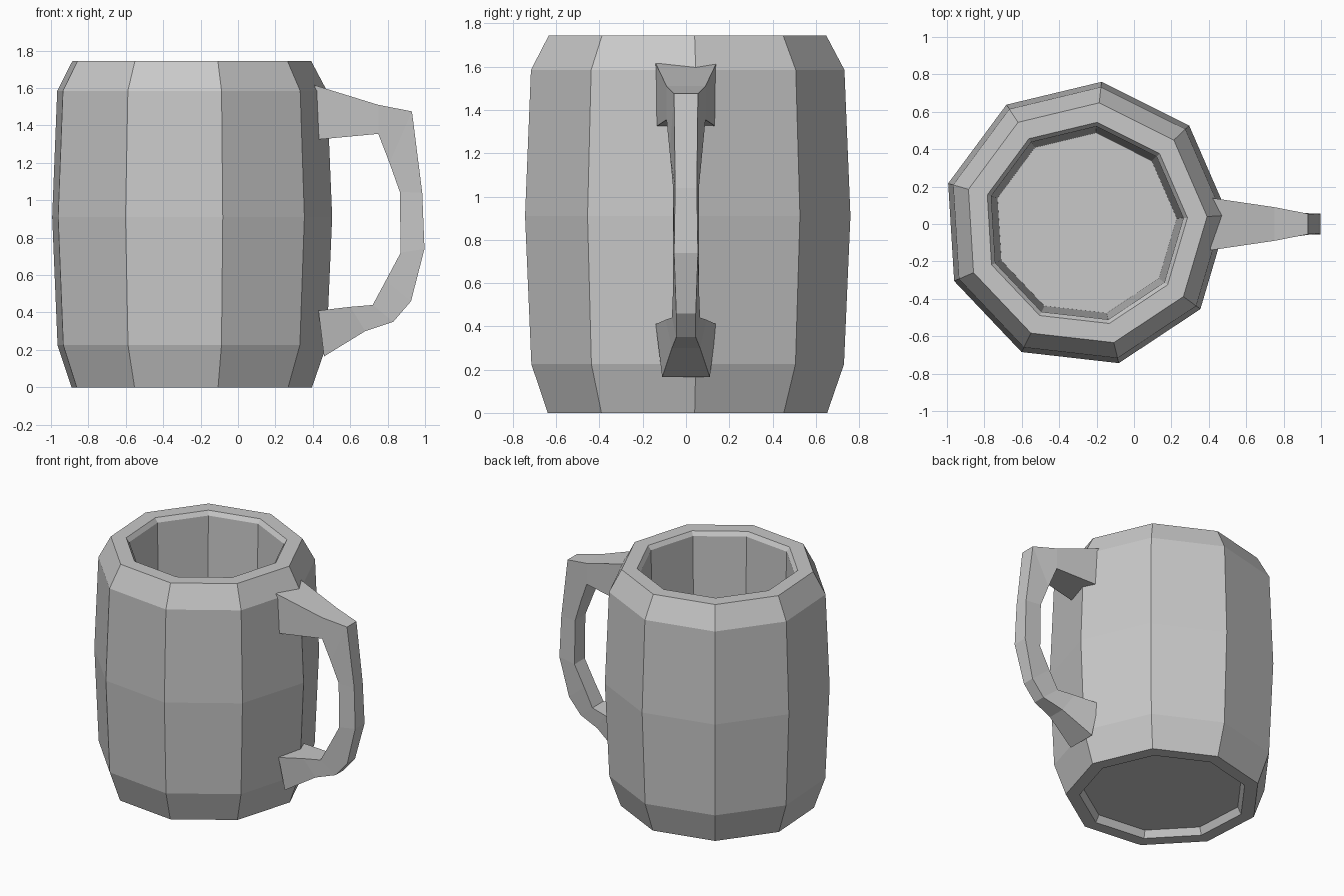
import bpy, bmesh
from math import cos, sin, radians

cube = bpy.data.objects.get("Cube")
if cube:
    bpy.data.objects.remove(cube, do_unlink=True)

SIDES = 9
CENTRE_X = -0.26
TURN = radians(3.5)

grey = bpy.data.materials.new("plain grey")
grey.use_nodes = True
colour = (0.58, 0.58, 0.58, 1)
grey.diffuse_color = colour
grey.node_tree.nodes["Principled BSDF"].inputs["Base Color"].default_value = colour


def loft(name, rings, closing):
    """Bridge successive rings of points with quads and cap both ends."""
    bm = bmesh.new()
    loops = [[bm.verts.new(p) for p in ring] for ring in rings]
    n = len(loops[0])
    for a, b in zip(loops, loops[1:]):
        for i in range(n):
            j = (i + 1) % n
            bm.faces.new((a[i], a[j], b[j], b[i]))
    if closing:
        bm.faces.new(loops[0][::-1])
        bm.faces.new(loops[-1])
    bmesh.ops.recalc_face_normals(bm, faces=bm.faces[:])
    mesh = bpy.data.meshes.new(name)
    bm.to_mesh(mesh)
    bm.free()
    mesh.materials.append(grey)
    obj = bpy.data.objects.new(name, mesh)
    bpy.context.scene.collection.objects.link(obj)
    return obj


def polygon_ring(radius, z):
    angles = [TURN + radians(360 / SIDES * i) for i in range(SIDES)]
    return [(CENTRE_X + radius * cos(a), radius * sin(a), z) for a in angles]


# Barrel body: recessed base, bulging wall, flat rim, hollow inside
profile = [
    (0.54, 0.05), (0.565, 0), (0.657, 0), (0.735, 0.225), (0.765, 0.91),
    (0.737, 1.585), (0.652, 1.745), (0.547, 1.745), (0.525, 1.715), (0.49, 0.12),
]
loft("mug_body", [polygon_ring(r, z) for r, z in profile], True)

# Handle: outer x, z, half width, then inner x, z, half width
sections = [
    (0.41, 1.615, 0.14, 0.43, 1.325, 0.135),
    (0.75, 1.51, 0.09, 0.75, 1.355, 0.09),
    (0.93, 1.475, 0.055, 0.81, 1.2, 0.075),
    (0.985, 1.04, 0.05, 0.865, 1.045, 0.06),
    (0.997, 0.74, 0.055, 0.87, 0.72, 0.06),
    (0.925, 0.46, 0.045, 0.79, 0.57, 0.06),
    (0.83, 0.35, 0.045, 0.72, 0.44, 0.065),
    (0.68, 0.3, 0.065, 0.6, 0.43, 0.095),
    (0.46, 0.165, 0.11, 0.43, 0.41, 0.14),
]
loft("handle", [[(ox, -ow, oz), (ox, ow, oz), (ix, iw, iz), (ix, -iw, iz)]
                for ox, oz, ow, ix, iz, iw in sections], True)
